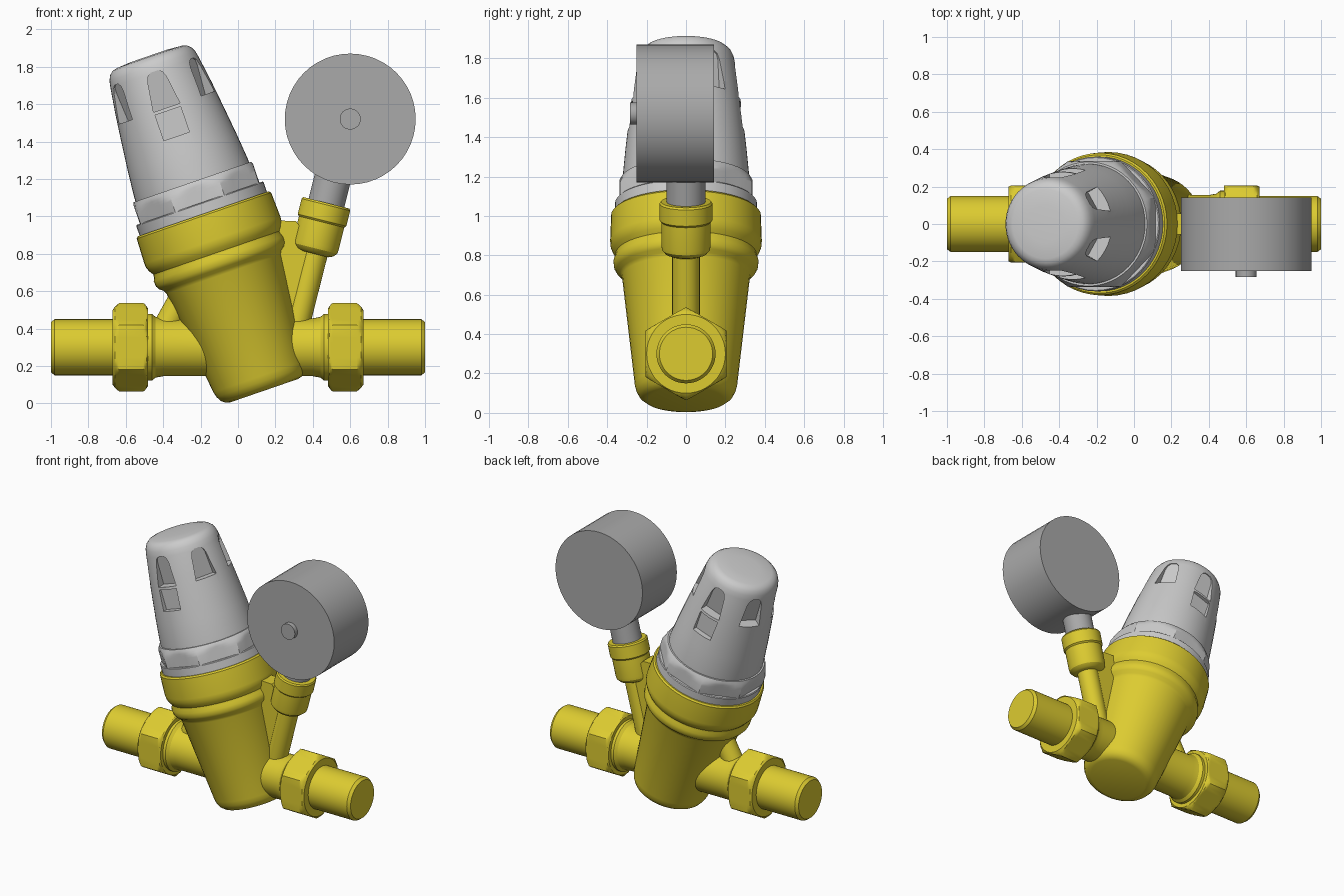
import bpy, bmesh
from math import pi, sin, cos, radians, atan2
from mathutils import Matrix, Vector

if "Cube" in bpy.data.objects:
    bpy.data.objects.remove(bpy.data.objects["Cube"])

SEG = 48


def material(name, rgb):
    m = bpy.data.materials.new(name)
    m.diffuse_color = (*rgb, 1)
    m.use_nodes = True
    m.node_tree.nodes["Principled BSDF"].inputs["Base Color"].default_value = m.diffuse_color
    return m


BRASS = material("brass", (0.72, 0.60, 0.03))
LIGHT = material("light_grey", (0.66, 0.66, 0.66))
DARK = material("dark_grey", (0.40, 0.40, 0.40))


def finish(name, bm, mat, matrix, smooth=True):
    bmesh.ops.recalc_face_normals(bm, faces=bm.faces[:])
    me = bpy.data.meshes.new(name)
    bm.to_mesh(me)
    bm.free()
    ob = bpy.data.objects.new(name, me)
    bpy.context.collection.objects.link(ob)
    me.transform(matrix)
    if mat:
        me.materials.append(mat)
    if smooth:
        shade(ob)
    return ob


def shade(ob):
    bpy.ops.object.select_all(action='DESELECT')
    ob.select_set(True)
    bpy.context.view_layer.objects.active = ob
    bpy.ops.object.shade_smooth_by_angle(angle=radians(28))


def frame(x, z, tilt):
    """Local z leans towards +x by tilt degrees."""
    return Matrix.Translation((x, 0, z)) @ Matrix.Rotation(radians(tilt), 4, 'Y')


def lathe(name, profile, mat, matrix, sides=0, apothem=0, phase=0):
    """Revolve (height, radius) points; optionally trimmed to a regular prism."""
    bm = bmesh.new()
    rings = []
    for h, r in profile:
        ring = []
        for i in range(SEG):
            a = 2 * pi * i / SEG
            rr = r
            if sides:
                step = 2 * pi / sides
                rr = min(r, apothem / cos((a - phase) % step - step / 2))
            ring.append(bm.verts.new((rr * cos(a), rr * sin(a), h)))
        rings.append(ring)
    for lo, hi in zip(rings, rings[1:]):
        for i in range(SEG):
            j = (i + 1) % SEG
            bm.faces.new((lo[i], lo[j], hi[j], hi[i]))
    bm.faces.new(rings[0][::-1])
    bm.faces.new(rings[-1])
    return finish(name, bm, mat, matrix)


def rod(name, a, b, r, mat):
    """Cylinder between two (x, z) points."""
    d = Vector((b[0] - a[0], b[1] - a[1]))
    tilt = atan2(d.x, d.y) * 180 / pi
    return lathe(name, [(0, r), (d.length, r)], mat, frame(a[0], a[1], tilt))


# Tilted valve body
TILT = frame(0.14, 0.068, -19)
lathe("valve_body", [
    (0, 0.19), (0.006, 0.215), (0.024, 0.238), (0.05, 0.252), (0.08, 0.26),
    (0.66, 0.325), (0.68, 0.335), (0.695, 0.355), (0.715, 0.366), (0.745, 0.368),
    (0.765, 0.36), (0.78, 0.358), (0.80, 0.372), (0.825, 0.383), (0.85, 0.385),
    (0.99, 0.38), (1.0, 0.37)], BRASS, TILT)

# Grey clamp ring and faceted nut
lathe("clamp_ring", [(0.99, 0.36), (1.055, 0.36), (1.06, 0.355)], LIGHT, TILT)
lathe("cap_nut", [(1.055, 0.362), (1.12, 0.362), (1.135, 0.356), (1.15, 0.348),
                  (1.165, 0.34), (1.18, 0.332)],
      LIGHT, TILT, 8, 0.338, pi / 8)

# Adjusting cap with flutes and two windows
cap = lathe("adjusting_cap", [
    (1.15, 0.322), (1.20, 0.321), (1.35, 0.307), (1.5, 0.29), (1.65, 0.272),
    (1.80, 0.25), (1.835, 0.243), (1.862, 0.23), (1.88, 0.21), (1.887, 0.185),
    (1.893, 0.1)], LIGHT, TILT)


def pocket(bm, outline, angle):
    """Radial prism; outline holds (width offset, height, floor radius)."""
    rot = Matrix.Rotation(angle, 4, 'Z')
    inner = [bm.verts.new(rot @ Vector((r, y, z))) for y, z, r in outline]
    outer = [bm.verts.new(rot @ Vector((0.45, y, z))) for y, z, r in outline]
    bm.faces.new(inner)
    bm.faces.new(outer[::-1])
    n = len(outline)
    for i in range(n):
        j = (i + 1) % n
        bm.faces.new((inner[i], outer[i], outer[j], inner[j]))


cut = bmesh.new()
half_flute = [(0.075, 1.6, 0.208), (0.052, 1.76, 0.234), (0.04, 1.79, 0.239), (0.02, 1.805, 0.2415)]
flute = half_flute + [(-y, z, r) for y, z, r in reversed(half_flute)]
for k in range(6):
    pocket(cut, flute, pi / 6 + k * pi / 3)
window = [(sy * 0.072, 1.51 + sz * 0.072, 0.255)
          for sy, sz in ((1, -1), (1, 1), (-1, 1), (-1, -1))]
for a in (pi / 2, -pi / 2):
    pocket(cut, window, a)
cutter = finish("cap_cutter", cut, None, TILT, False)
cutter.hide_render = True
mod = cap.modifiers.new("pockets", 'BOOLEAN')
mod.operation = 'DIFFERENCE'
mod.solver = 'EXACT'
mod.object = cutter
bpy.context.view_layer.objects.active = cap
bpy.ops.object.modifier_apply(modifier=mod.name)
bpy.data.objects.remove(cutter)
shade(cap)

# Pipe connections: inner branch, union nut and tail on each side
for side, label in ((-1, "left"), (1, "right")):
    m = frame(0, 0.3, 90 * side)
    lathe(label + "_branch", [(0, 0.155), (0.40, 0.155), (0.44, 0.162), (0.46, 0.178),
                              (0.50, 0.178)], BRASS, m)
    lathe(label + "_union_nut", [(0.48, 0.205), (0.488, 0.217), (0.496, 0.228), (0.505, 0.236),
                                 (0.635, 0.236), (0.646, 0.228), (0.658, 0.217),
                                 (0.67, 0.2)], BRASS, m, 6, 0.206)
    lathe(label + "_tail", [(0.6, 0.15), (0.98, 0.15), (1.0, 0.135)], BRASS, m)

# Rear strut between left branch and body
rod("left_strut", (-0.40, 0.38), (-0.2, 0.74), 0.07, BRASS)

# Gauge neck, web and socket
rod("gauge_neck", (0.27, 0.25), (0.42, 0.84), 0.07, BRASS)
bm = bmesh.new()
pts = [(0.1, 0.98), (0.31, 0.975), (0.40, 0.85), (0.30, 0.42), (0.15, 0.42)]
face = bm.faces.new([bm.verts.new((x, -0.055, z)) for x, z in pts])
ext = bmesh.ops.extrude_face_region(bm, geom=[face])
bmesh.ops.translate(bm, vec=(0, 0.11, 0),
                    verts=[v for v in ext["geom"] if isinstance(v, bmesh.types.BMVert)])
finish("gauge_web", bm, BRASS, Matrix())
SOCKET = frame(0.407, 0.81, 14)
lathe("gauge_socket", [
    (-0.01, 0.08), (0, 0.105), (0.02, 0.122), (0.04, 0.125), (0.165, 0.125),
    (0.175, 0.134), (0.26, 0.134), (0.27, 0.127)], BRASS, SOCKET)

# Pressure gauge
rod("gauge_stem", (0.455, 1.0), (0.56, 1.42), 0.098, DARK)
GAUGE = Matrix.Translation((0.6, 0, 1.52)) @ Matrix.Rotation(pi / 2, 4, 'X')
lathe("gauge_case", [(-0.143, 0.35), (0.252, 0.35)], DARK, GAUGE)
lathe("gauge_boss", [(0.24, 0.056), (0.284, 0.056)], DARK, GAUGE)
